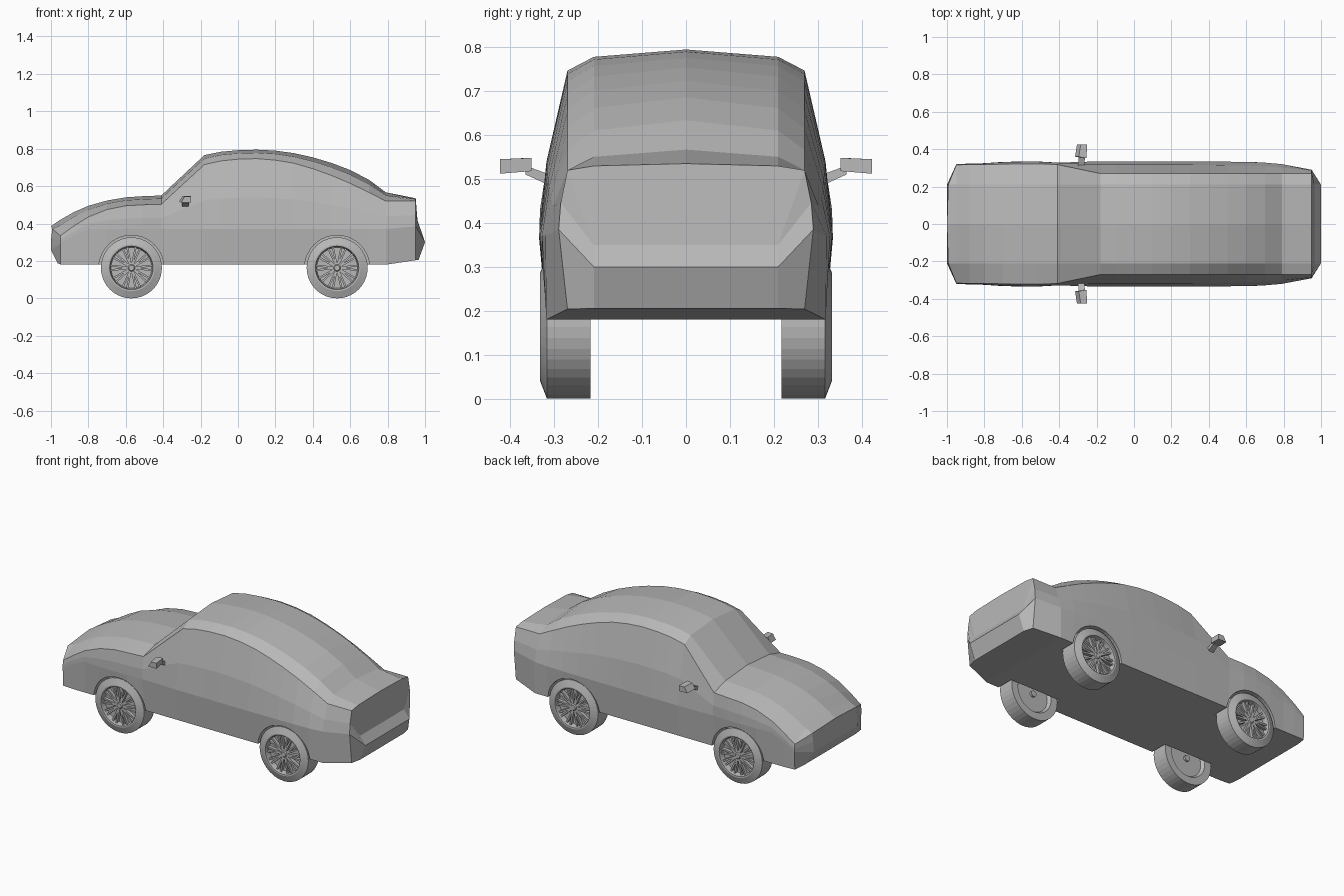
import bpy, bmesh, math
from mathutils import Vector, Matrix

if "Cube" in bpy.data.objects:
    bpy.data.objects.remove(bpy.data.objects["Cube"])

grey = bpy.data.materials.new("plain grey")
grey.diffuse_color = (0.48, 0.48, 0.48, 1)
grey.use_nodes = True
grey.node_tree.nodes["Principled BSDF"].inputs["Base Color"].default_value = grey.diffuse_color


def finish(bm, name):
    bmesh.ops.remove_doubles(bm, verts=bm.verts, dist=1e-5)
    bmesh.ops.recalc_face_normals(bm, faces=bm.faces)
    me = bpy.data.meshes.new(name)
    bm.to_mesh(me)
    bm.free()
    me.materials.append(grey)
    ob = bpy.data.objects.new(name, me)
    bpy.context.collection.objects.link(ob)
    return ob


def section(x, zr, zt, yr, yc, ye=0.318, zb=0.18, zc=None):
    """Half cross-section: floor, sill, crease, belt, rail, ridge, crown."""
    zc = min(0.37, zr - 0.05) if zc is None else zc
    t = 0.45
    bulge = 0.012 * (zr - zc) / 0.375
    return [(x, 0, zb), (x, ye, zb), (x, yc, zc),
            (x, yc + (yr - yc) * t + bulge, zc + (zr - zc) * t),
            (x, yr, zr), (x, 0.21, zt - 0.35 * (zt - zr)), (x, 0, zt)]


# Body stations: x, rail z, crown z, rail y, crease y
stations = [
    (-0.88, .385, .46, .318, .323), (-0.80, .435, .495, .318, .325),
    (-0.70, .475, .523, .32, .332), (-0.60, .495, .54, .322, .334),
    (-0.51, .50, .546, .322, .334), (-0.41, .503, .55, .318, .328),
    (-0.18, .715, .766, .27, .335), (-0.09, .735, .784, .27, .335),
    (0.0, .744, .792, .27, .335), (0.1, .747, .795, .27, .335),
    (0.2, .739, .79, .27, .335), (0.3, .722, .776, .27, .335),
    (0.4, .693, .754, .27, .334), (0.5, .657, .724, .27, .333),
    (0.6, .615, .686, .27, .332), (0.7, .566, .634, .27, .328),
    (0.79, .52, .567, .27, .32),
]
nose = [(-.965, 0, .188), (-.965, .25, .188), (-1, .21, .26), (-.999, .21, .32),
        (-.993, .21, .372), (-.993, .21, .372), (-1, 0, .386)]
tail = [(.965, 0, .205), (.965, .21, .205), (1, .21, .30), (.965, .21, .35),
        (.965, .21, .35), (.965, .21, .35), (.965, 0, .35)]
rings = [nose, section(-.95, .335, .42, .316, .32, .316, .182, .29)]
rings += [section(*s) for s in stations]
rings += [section(.95, .52, .535, .27, .29, .27, .204, .385), tail]

bm = bmesh.new()
loops = []
for half in rings:
    full = half + [(x, -y, z) for x, y, z in half[-2:0:-1]]
    loops.append([bm.verts.new(p) for p in full])
n = len(loops[0])
for a, b in zip(loops, loops[1:]):
    for i in range(n):
        j = (i + 1) % n
        bm.faces.new((a[i], a[j], b[j], b[i]))
for c in (loops[0], loops[-1]):
    bm.faces.new((c[0], c[1], c[2], c[-2], c[-1]))
    for i in (2, 3, 4):
        bm.faces.new((c[i], c[i + 1], c[-i - 1], c[-i]))
    bm.faces.new((c[5], c[6], c[7]))
bmesh.ops.remove_doubles(bm, verts=bm.verts, dist=1e-5)
bmesh.ops.dissolve_degenerate(bm, edges=bm.edges, dist=1e-5)
body = finish(bm, "car_body")

# Wheel arches cut out of the body sides
WZ, WR = 0.163, 0.163
wheels = [(x, s) for x in (-0.57, 0.53) for s in (1, -1)]
for x, s in wheels:
    bm = bmesh.new()
    bmesh.ops.create_cone(bm, cap_ends=True, segments=40, radius1=.174, radius2=.174, depth=.2,
                          matrix=Matrix.Translation((x, s * .311, WZ)) @ Matrix.Rotation(math.pi / 2, 4, 'X'))
    cutter = finish(bm, "arch_cutter")
    cutter.hide_render = True
    mod = body.modifiers.new("arch", 'BOOLEAN')
    mod.operation, mod.solver, mod.object = 'DIFFERENCE', 'EXACT', cutter
    bpy.context.view_layer.objects.active = body
    bpy.ops.object.modifier_apply(modifier=mod.name)
    bpy.data.objects.remove(cutter)


def box(bm, lo, hi, m):
    r = bmesh.ops.create_cube(bm, size=1)
    lo, hi = Vector(lo), Vector(hi)
    for v in r["verts"]:
        v.co = m @ Vector([(lo[k] + hi[k]) / 2 + v.co[k] * (hi[k] - lo[k]) for k in range(3)])


def lathe(bm, profile, m, seg=40):
    """Spin (radius, y) points around the y axis."""
    verts = [bm.verts.new((r, y, 0)) for r, y in profile]
    edges = [bm.edges.new(e) for e in zip(verts, verts[1:])]
    out = bmesh.ops.spin(bm, geom=verts + edges, cent=(0, 0, 0), axis=(0, 1, 0),
                         angle=2 * math.pi, steps=seg)
    new = [v for v in bm.verts if v not in skip]
    bmesh.ops.transform(bm, matrix=m, verts=new)
    skip.update(new)


# Wheels: tyre and rim in one lathe, with hub and spokes
tyre = [(0, .235), (.105, .235), (.118, .217), (WR, .217), (WR, .317),
        (.124, .332), (.116, .331), (.109, .298), (0, .298)]
hub = [(0, .322), (.014, .322), (.02, .316), (.02, .295)]
inner_hub = [(0, .222), (.018, .222), (.018, .237)]
for x, s in wheels:
    bm = bmesh.new()
    skip = set()
    m = Matrix.Translation((x, 0, WZ)) @ Matrix.Diagonal((1, s, 1, 1))
    for prof in (tyre, hub, inner_hub):
        lathe(bm, prof, m)
    for k in range(10):
        turn = m @ Matrix.Rotation(2 * math.pi * k / 10, 4, 'Y')
        for side in (-1, 1):
            box(bm, (.012, .297, -.005), (.113, .317, .005),
                turn @ Matrix.Rotation(side * .11, 4, 'Y'))
    finish(bm, ("front" if x < 0 else "rear") + ("_left" if s > 0 else "_right") + "_wheel")

# Door mirrors: slanted housing on a tapered stalk
for s in (1, -1):
    bm = bmesh.new()
    parts = [
        ([(-.315, .36, .518), (-.255, .352, .518), (-.255, .352, .548), (-.295, .36, .548)],
         [(-.305, .424, .512), (-.25, .424, .512), (-.25, .424, .545), (-.285, .424, .545)]),
        ([(-.30, .31, .485), (-.265, .31, .485), (-.265, .31, .51), (-.30, .31, .51)],
         [(-.295, .365, .51), (-.262, .365, .51), (-.262, .365, .53), (-.295, .365, .53)]),
    ]
    for a, b in parts:
        va, vb = ([bm.verts.new((px, s * py, pz)) for px, py, pz in q] for q in (a, b))
        bm.faces.new(va)
        bm.faces.new(vb)
        for i in range(4):
            j = (i + 1) % 4
            bm.faces.new((va[i], va[j], vb[j], vb[i]))
    finish(bm, "left_mirror" if s > 0 else "right_mirror")
